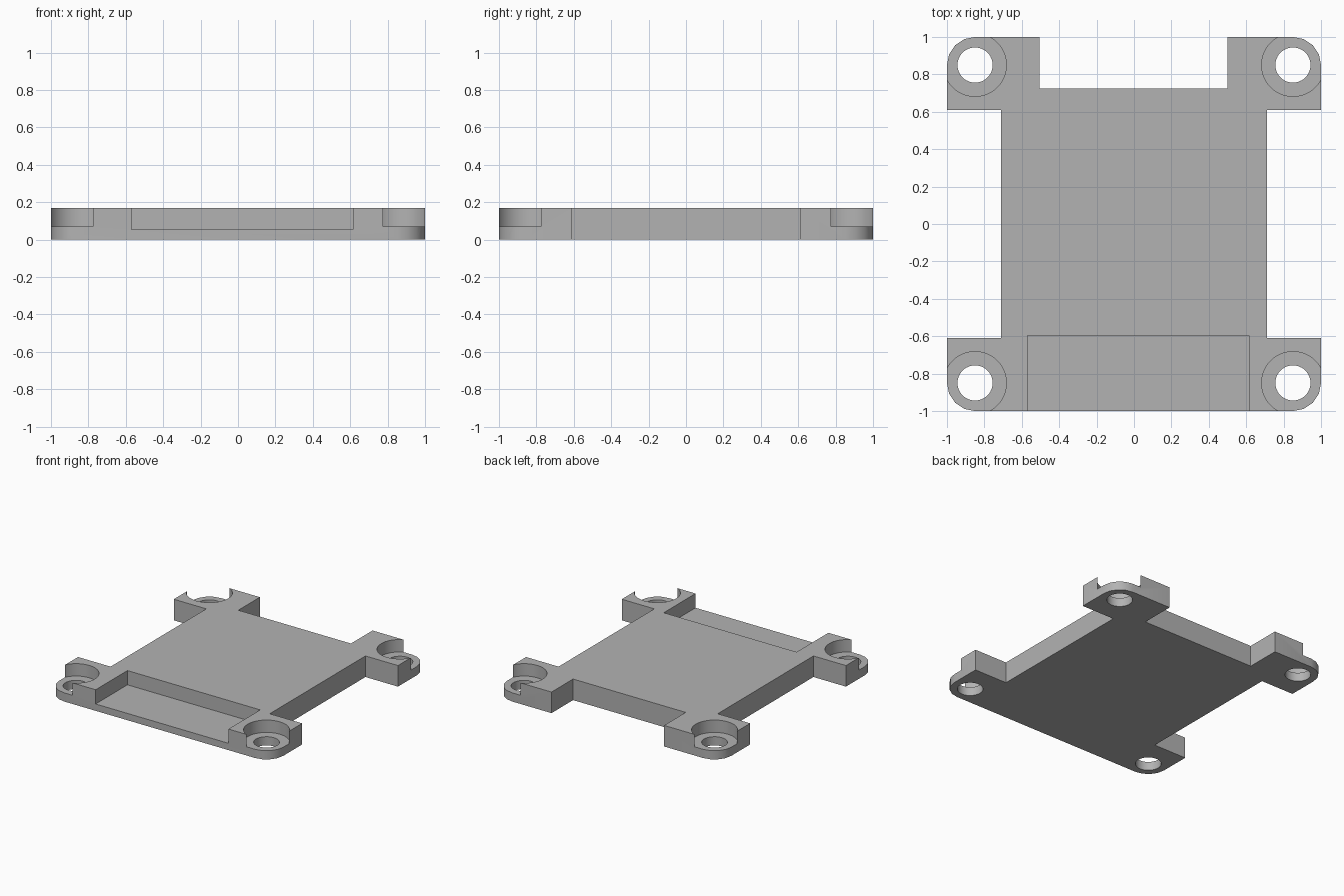
import bpy
import bmesh
from math import sin, cos, pi

cube = bpy.data.objects.get("Cube")
if cube:
    bpy.data.objects.remove(cube, do_unlink=True)

HEIGHT = 0.17
HOLE = 0.85      # hole centre offset on both axes
CORNER_R = 0.15
STEPS = 4

grey = bpy.data.materials.new("plain_grey")
grey.use_nodes = True
grey.diffuse_color = (0.45, 0.45, 0.45, 1)
grey.node_tree.nodes["Principled BSDF"].inputs["Base Color"].default_value = grey.diffuse_color


def prism(name, outline, z0, z1):
    """Extrude a counter-clockwise outline from z0 to z1."""
    bm = bmesh.new()
    face = bm.faces.new([bm.verts.new((x, y, z0)) for x, y in outline])
    top = bmesh.ops.extrude_face_region(bm, geom=[face])["geom"]
    verts = [g for g in top if isinstance(g, bmesh.types.BMVert)]
    bmesh.ops.translate(bm, verts=verts, vec=(0, 0, z1 - z0))
    bmesh.ops.recalc_face_normals(bm, faces=bm.faces)
    mesh = bpy.data.meshes.new(name)
    bm.to_mesh(mesh)
    bm.free()
    mesh.materials.append(grey)
    obj = bpy.data.objects.new(name, mesh)
    bpy.context.collection.objects.link(obj)
    return obj


def arc(cx, cy, radius, start, sweep, steps):
    return [(cx + radius * cos(start + sweep * i / steps),
             cy + radius * sin(start + sweep * i / steps)) for i in range(steps + 1)]


def rect(x0, x1, y0, y1):
    return [(x0, y0), (x1, y0), (x1, y1), (x0, y1)]


def rounded(sx, sy):
    """Rounded outer corner, listed counter-clockwise."""
    start = {(1, 1): 0, (-1, 1): pi / 2, (-1, -1): pi, (1, -1): 1.5 * pi}[sx, sy]
    c = 1 - CORNER_R
    return arc(sx * c, sy * c, CORNER_R, start, pi / 2, STEPS)


# Plate with four corner lugs, side recesses and a back notch
outline = (rounded(-1, -1) + rounded(1, -1)
           + [(1, -0.61), (0.71, -0.61), (0.71, 0.61), (1, 0.61)]
           + rounded(1, 1)
           + [(0.5, 1), (0.5, 0.725), (-0.505, 0.725), (-0.505, 1)]
           + rounded(-1, 1)
           + [(-1, 0.61), (-0.71, 0.61), (-0.71, -0.61), (-1, -0.61)])
plate = prism("mounting_plate", outline, 0, HEIGHT)

# Front pocket, screw holes and their counterbores
cutters = [prism("pocket_cutter", rect(-0.57, 0.615, -1.2, -0.595), 0.055, 0.4)]
for sx in (-1, 1):
    for sy in (-1, 1):
        for name, radius, bottom in (("hole_cutter", 0.094, -0.2),
                                     ("counterbore_cutter", 0.168, 0.07)):
            ring = arc(sx * HOLE, sy * HOLE, radius, 0, 2 * pi, 48)[:-1]
            cutters.append(prism(name, ring, bottom, 0.4))

bpy.ops.object.select_all(action="DESELECT")
bpy.context.view_layer.objects.active = plate
plate.select_set(True)
for cutter in cutters:
    cutter.hide_render = True
    mod = plate.modifiers.new("cut", "BOOLEAN")
    mod.operation = "DIFFERENCE"
    mod.solver = "EXACT"
    mod.object = cutter
    bpy.ops.object.modifier_apply(modifier=mod.name)
    bpy.data.objects.remove(cutter, do_unlink=True)

bpy.ops.object.shade_smooth_by_angle(angle=pi / 6)
